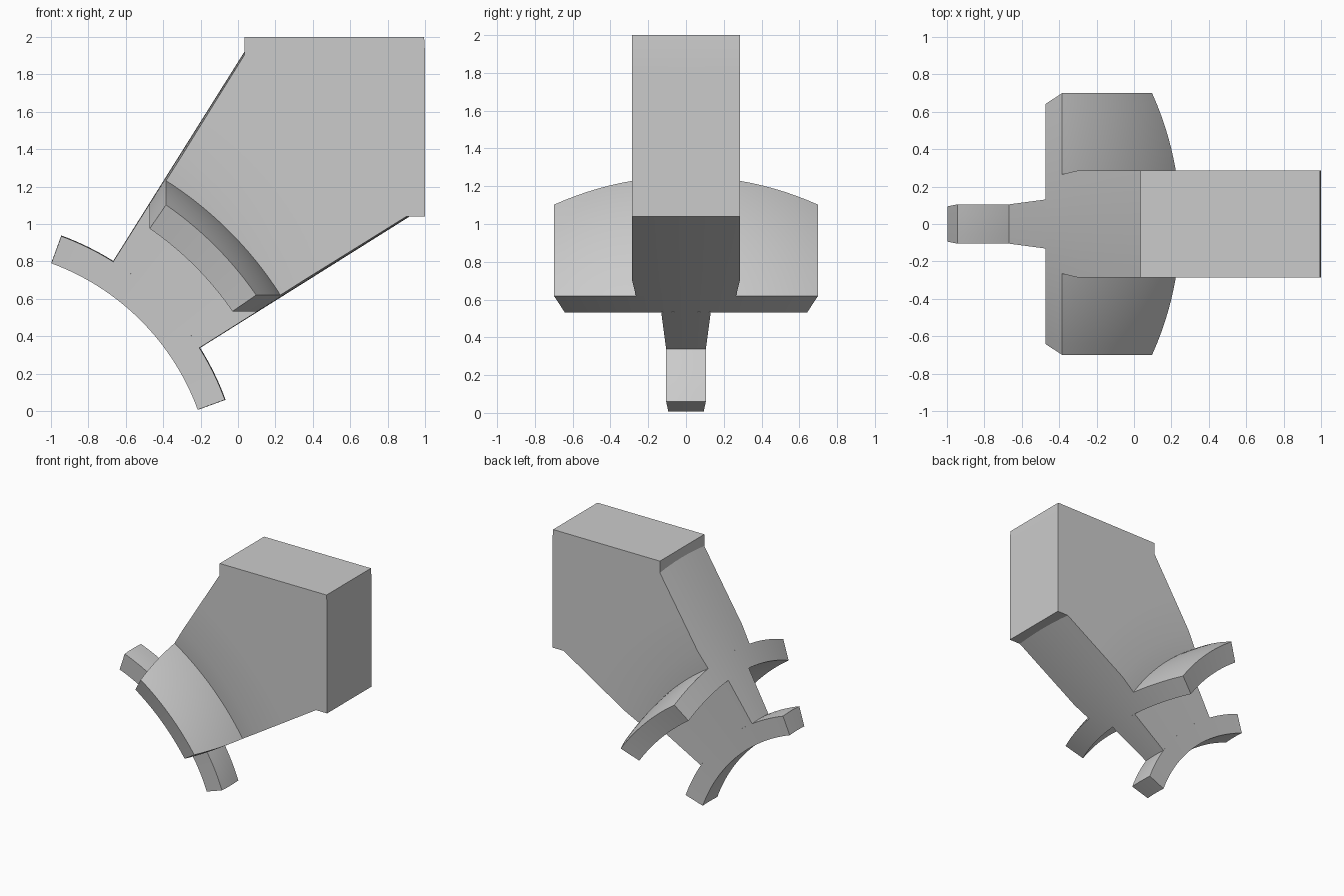
import bpy
import bmesh
import math
from mathutils import Vector

cube = bpy.data.objects.get("Cube")
if cube:
    bpy.data.objects.remove(cube, do_unlink=True)

# One plain grey for the whole piece
grey = bpy.data.materials.new("plain grey")
grey.use_nodes = True
colour = (0.6, 0.6, 0.6, 1)
grey.diffuse_color = colour
grey.node_tree.nodes["Principled BSDF"].inputs["Base Color"].default_value = colour

# Every part is a slice of a spherical shell around this centre
CENTRE = Vector((-1.45, 0, -0.445))
RIGHT, TOP = 1 - CENTRE.x, 2 - CENTRE.z   # block limits, from the centre


def angle_at(edge, s, u):
    """Angle in the xz plane; u runs 0..1 between the two mirrored ends."""
    low = math.asin(edge / math.sqrt(1 - s * s))
    return low + u * (math.pi / 2 - 2 * low)


def shell_layer(r, half_y, edge, nu, nv):
    """Grid of points on a sphere, cut at x/r = edge, z/r = edge, |y| = half_y."""
    rows = []
    for j in range(nv + 1):
        y = half_y * (2 * j / nv - 1)
        flat = math.sqrt(r * r - y * y)
        angles = [angle_at(edge, y / r, i / nu) for i in range(nu + 1)]
        rows.append([Vector((flat * math.cos(a), y, flat * math.sin(a))) for a in angles])
    return rows


def block_layer(rows, lip):
    """Push a layer out radially to the flat top and right faces of the block."""
    out = []
    for row in rows:
        new = []
        for p in row:
            k = min(RIGHT / p.x, TOP / p.z)
            new.append(Vector((p.x * k, p.y, p.z * k)))
        new[0] = Vector((RIGHT, row[0].y, lip))
        new[-1] = Vector((lip, row[-1].y, TOP))
        out.append(new)
    return out


def loft(name, layers):
    """Closed solid from stacked grids of equal size."""
    bm = bmesh.new()
    grids = [[[bm.verts.new(p + CENTRE) for p in row] for row in g] for g in layers]
    nv, nu = len(grids[0]) - 1, len(grids[0][0]) - 1
    for g in (grids[0], grids[-1]):
        for j in range(nv):
            for i in range(nu):
                bm.faces.new((g[j][i], g[j][i + 1], g[j + 1][i + 1], g[j + 1][i]))
    for a, b in zip(grids, grids[1:]):
        for j in (0, nv):
            for i in range(nu):
                bm.faces.new((a[j][i], a[j][i + 1], b[j][i + 1], b[j][i]))
        for i in (0, nu):
            for j in range(nv):
                bm.faces.new((a[j][i], a[j + 1][i], b[j + 1][i], b[j][i]))
    bmesh.ops.recalc_face_normals(bm, faces=bm.faces[:])
    mesh = bpy.data.meshes.new(name)
    bm.to_mesh(mesh)
    bm.free()
    mesh.materials.append(grey)
    obj = bpy.data.objects.new(name, mesh)
    bpy.context.collection.objects.link(obj)
    bpy.ops.object.select_all(action="DESELECT")
    obj.select_set(True)
    bpy.context.view_layer.objects.active = obj
    bpy.ops.object.shade_smooth_by_angle(angle=math.radians(25))
    return obj


def shell(name, r0, r1, spread, edge, nu, nv):
    """Shell slice whose sides all point at the centre."""
    return loft(name, [shell_layer(r, spread * r, edge, nu, nv) for r in (r0, r1)])


WEDGE = 0.5314    # end limit shared by neck, flange and body
SLIM = 0.0713     # half thickness per unit radius of hook and neck

shell("hook_arc", 1.318, 1.473, SLIM, 0.343, 32, 4)
shell("neck", 1.473, 1.84, SLIM, WEDGE, 24, 4)
shell("cross_flange", 1.84, 2.004, 0.349, WEDGE, 24, 24)

# Body: short flare, straight shank, then the square block with small lips
HALF = 0.285
body = [shell_layer(r, y, WEDGE, 24, 8)
        for r, y in ((2.004, 0.265), (2.155, HALF), (2.47, HALF), (2.795, HALF))]
# Keep the last ring inside the block, except at its two ends
block = block_layer(body[-1], 1.485)
for row, far in zip(body[-1], block):
    for i in range(1, len(row) - 1):
        row[i] = row[i].lerp(far[i], 0.1)
        row[i].y = far[i].y
body.append(block)
loft("body_block", body)
